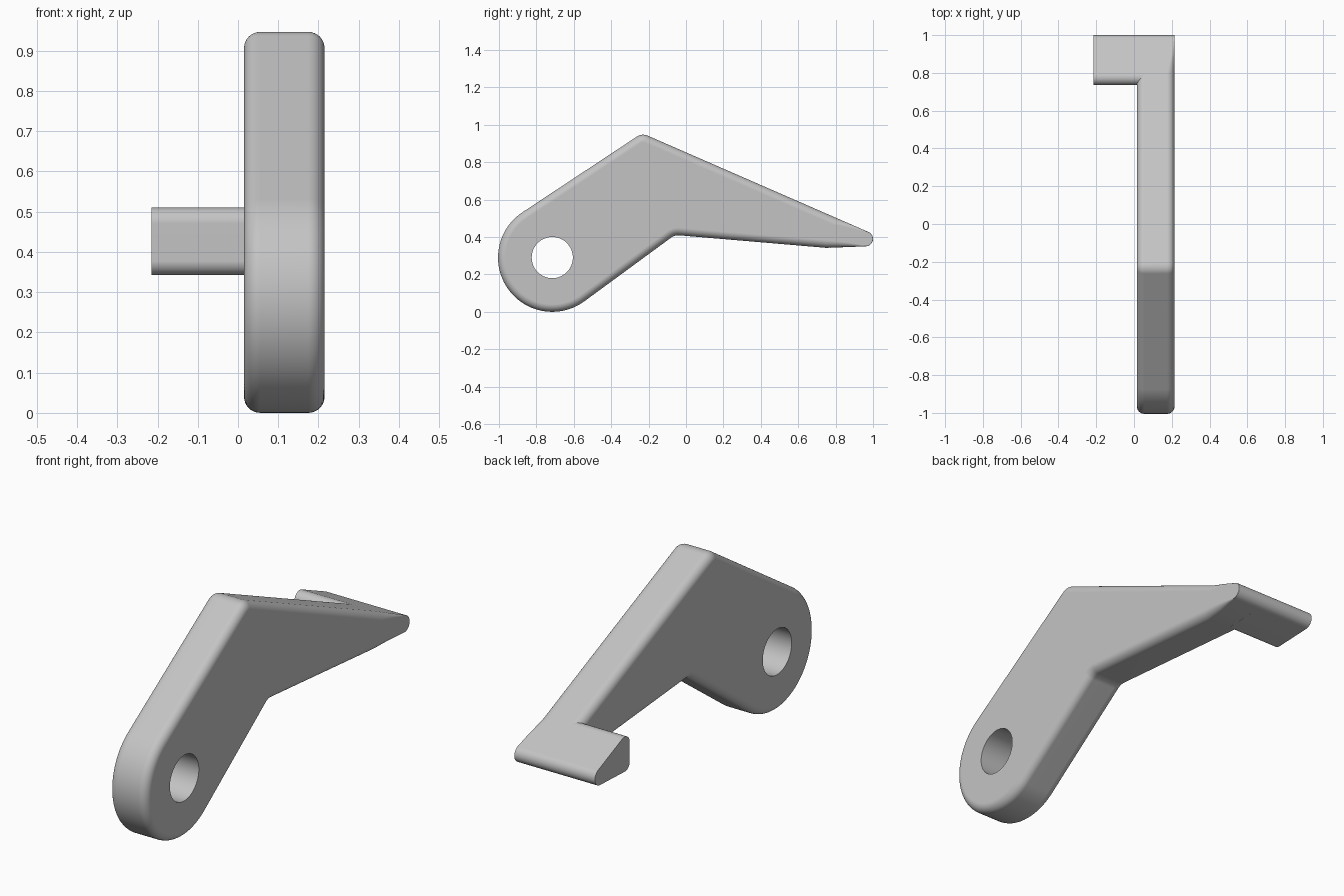
import bpy, bmesh, math
from mathutils import Vector

if "Cube" in bpy.data.objects:
    bpy.data.objects.remove(bpy.data.objects["Cube"])

grey = bpy.data.materials.new("plain grey")
grey.use_nodes = True
colour = (0.55, 0.55, 0.55, 1)
grey.diffuse_color = colour
grey.node_tree.nodes["Principled BSDF"].inputs["Base Color"].default_value = colour


def arc(centre, radius, start, end, steps):
    """Points along an arc, angles in degrees."""
    angles = [math.radians(start + (end - start) * i / steps) for i in range(steps + 1)]
    return [Vector((centre[0] + radius * math.cos(a), centre[1] + radius * math.sin(a)))
            for a in angles]


def fillet(before, corner, after, radius, steps=8):
    """Round one profile corner."""
    p = Vector(corner)
    u = (Vector(before) - p).normalized()
    v = (Vector(after) - p).normalized()
    half = u.angle(v) / 2
    centre = p + (u + v).normalized() * (radius / math.sin(half))
    a = p + u * (radius / math.tan(half)) - centre
    b = p + v * (radius / math.tan(half)) - centre
    turn = a.angle_signed(b)  # clockwise positive
    start = math.degrees(math.atan2(a.y, a.x))
    return arc(centre, radius, start, start - math.degrees(turn), steps)


def loft(name, profile, x0, x1, edge=None, steps=8):
    """Extrude a clockwise (y, z) profile along x, optionally with rounded rims."""
    n = len(profile)
    inward = []
    for i, p in enumerate(profile):
        d0 = (p - profile[i - 1]).normalized()
        d1 = (profile[(i + 1) % n] - p).normalized()
        m = Vector((d0.y + d1.y, -d0.x - d1.x)).normalized()
        inward.append(m / max(0.5, m.dot(Vector((d0.y, -d0.x)))))
    turns = [math.pi / 2 * k / steps for k in range(steps + 1)] if edge else [math.pi / 2]
    layers = [(x0, 1, t) for t in turns] + [(x1, -1, t) for t in reversed(turns)]
    bm = bmesh.new()
    rings = []
    for x, side, t in layers:
        ring = []
        for p, m in zip(profile, inward):
            w = edge(p.x) if edge else 0
            q = p + m * w * (1 - math.sin(t))
            ring.append(bm.verts.new((x + side * w * (1 - math.cos(t)), q.x, q.y)))
        rings.append(ring)
    for a, b in zip(rings, rings[1:]):
        for i in range(n):
            j = (i + 1) % n
            bm.faces.new((a[i], a[j], b[j], b[i]))
    bm.faces.new(rings[0])
    bm.faces.new(rings[-1])
    # fix the ring order so that rim angle zero is the flat side
    bmesh.ops.recalc_face_normals(bm, faces=bm.faces[:])
    mesh = bpy.data.meshes.new(name)
    bm.to_mesh(mesh)
    bm.free()
    obj = bpy.data.objects.new(name, mesh)
    bpy.context.collection.objects.link(obj)
    mesh.materials.append(grey)
    return obj


def activate(obj):
    bpy.ops.object.select_all(action='DESELECT')
    obj.select_set(True)
    bpy.context.view_layer.objects.active = obj


def finish(obj):
    activate(obj)
    bpy.ops.object.shade_smooth_by_angle(angle=math.radians(30))
    normals = obj.modifiers.new("even shading", 'WEIGHTED_NORMAL')
    normals.keep_sharp = True


# Shared outline pieces
pivot = (-0.715, 0.29)
apex, elbow, heel = (-0.235, 0.955), (-0.06, 0.411), (0.75, 0.342)
round_end = arc(pivot, 0.29, 306.3, 123.7, 48)
tip = arc((0.96, 0.39), 0.04, 66.4, -88, 12)


def along_top(y):
    return Vector((y, apex[1] - 0.4363 * (y - apex[0])))


def rim(y):
    """Rim radius, fading away toward the tip."""
    return 0.04 * min(1, max(0.06, (0.96 - y) / 0.16))


# Bent lever plate
outline = (round_end
           + fillet(round_end[-1], apex, tip[0], 0.06)
           + [along_top(0.8), along_top(0.9)]
           + tip
           + [Vector((0.85, 0.346)), Vector(heel)]
           + fillet(heel, elbow, round_end[0], 0.06))
lever = loft("lever_arm", outline, 0.015, 0.215, rim)

# Pivot hole
bpy.ops.mesh.primitive_cylinder_add(vertices=64, radius=0.11, depth=1,
                                    location=(0.1, *pivot),
                                    rotation=(0, math.pi / 2, 0))
cutter = bpy.context.object
cutter.hide_render = True
cutter.data.materials.append(grey)
activate(lever)
hole = lever.modifiers.new("pivot hole", 'BOOLEAN')
hole.operation = 'DIFFERENCE'
hole.solver = 'EXACT'
hole.object = cutter
bpy.ops.object.modifier_apply(modifier=hole.name)
bpy.data.objects.remove(cutter)
finish(lever)

# Side tab at the tip, running slightly into the plate
low, high = (0.735, 0.341), along_top(0.735)
tab_outline = (tip
               + fillet(tip[-1], low, high, 0.035)
               + fillet(low, high, tip[0], 0.04))
finish(loft("side_tab", tab_outline, -0.215, 0.07))
